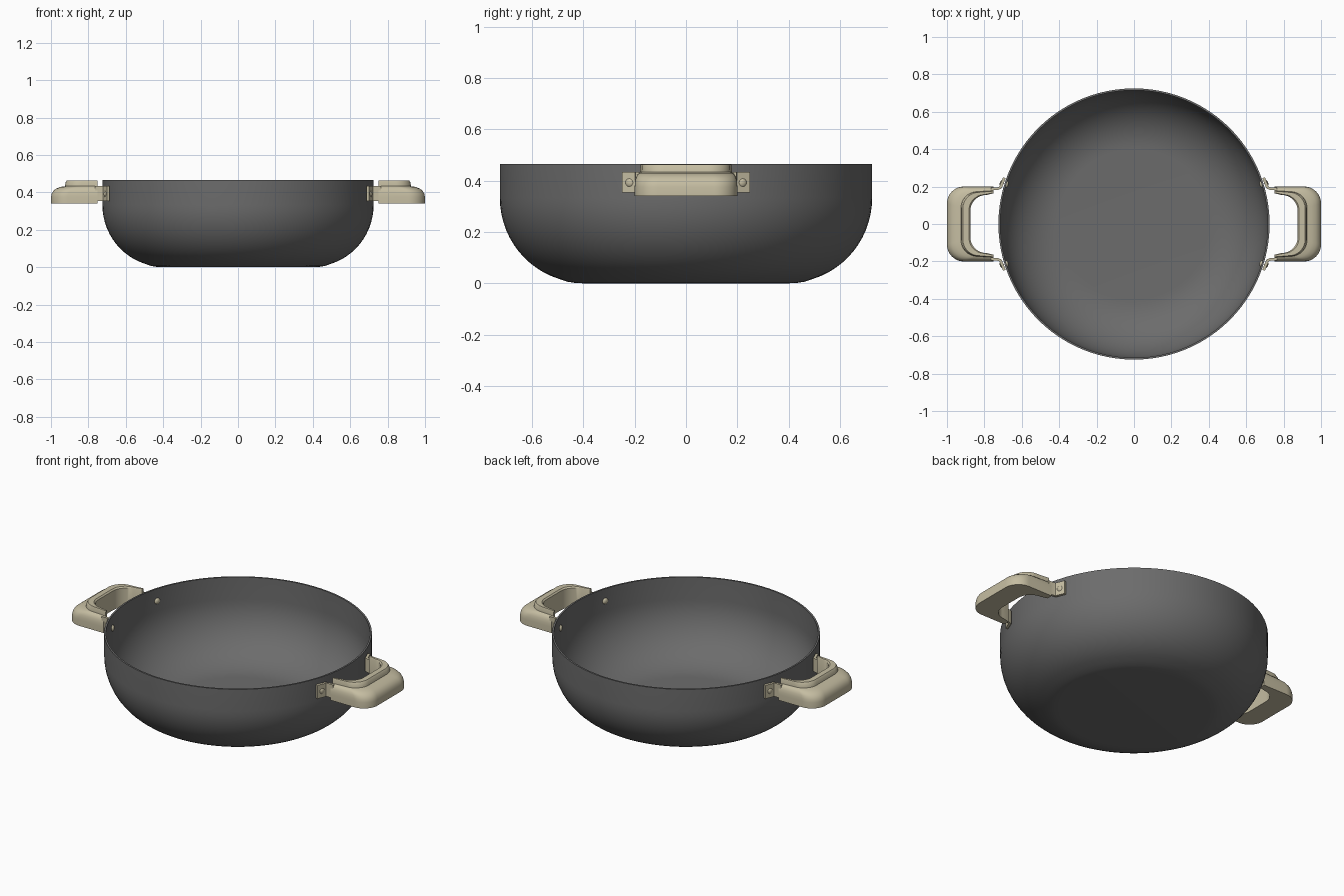
import bpy, bmesh, math
from mathutils import Matrix, Vector

if "Cube" in bpy.data.objects:
    bpy.data.objects.remove(bpy.data.objects["Cube"])


def material(name, rgb):
    m = bpy.data.materials.new(name)
    m.diffuse_color = (*rgb, 1)
    m.use_nodes = True
    m.node_tree.nodes["Principled BSDF"].inputs["Base Color"].default_value = m.diffuse_color
    return m


GREY = material("dark_metal", (0.15, 0.15, 0.15))
TAN = material("tan_metal", (0.56, 0.51, 0.36))


def finish(bm, name, mat, mirror=(), bevel=0):
    bmesh.ops.remove_doubles(bm, verts=bm.verts, dist=1e-5)
    bmesh.ops.recalc_face_normals(bm, faces=bm.faces)
    me = bpy.data.meshes.new(name)
    bm.to_mesh(me)
    bm.free()
    me.materials.append(mat)
    ob = bpy.data.objects.new(name, me)
    bpy.context.collection.objects.link(ob)
    bpy.ops.object.select_all(action='DESELECT')
    ob.select_set(True)
    bpy.context.view_layer.objects.active = ob
    bpy.ops.object.shade_smooth_by_angle(angle=math.radians(35))
    if bevel:
        b = ob.modifiers.new("soft_edges", 'BEVEL')
        b.width, b.segments = bevel, 2
        b.limit_method, b.angle_limit = 'ANGLE', math.radians(40)
    if mirror:
        m = ob.modifiers.new("mirror", 'MIRROR')
        m.use_axis = ['x' in mirror, 'y' in mirror, False]
        m.use_mirror_merge = False
    return ob


def arc(cx, cy, rx, ry, a0, a1, n):
    return [(cx + rx * math.cos(math.radians(a0 + (a1 - a0) * i / n)),
             cy + ry * math.sin(math.radians(a0 + (a1 - a0) * i / n))) for i in range(n + 1)]


# pan body: thin lathed wall with a flat base and a rounded lower corner
outer = [(0, 0.003)] + arc(0.40, 0.333, 0.325, 0.33, -90, 0, 16) + [(0.725, 0.465)]
inner = [(0.715, 0.465)] + arc(0.40, 0.333, 0.315, 0.32, 0, -90, 16) + [(0, 0.013)]
outer = [(r, max(z - 0.003, 0)) if z < 0.01 else (r, z) for r, z in outer]
bm = bmesh.new()
vs = [bm.verts.new((r, 0, z)) for r, z in outer + inner]
es = [bm.edges.new(p) for p in zip(vs, vs[1:])]
bmesh.ops.spin(bm, geom=vs + es, axis=(0, 0, 1), cent=(0, 0, 0),
               angle=math.tau, steps=96, use_duplicate=False)
finish(bm, "pan_body", GREY)

# loop handle: a section swept between an outer and an inner U outline
N = 12


def u_outline(y_end, x_out, y_side, radius):
    half = [(0.75, y_end)] + arc(x_out - radius, y_side - radius, radius, radius, 90, 0, N)
    return half + [(x, -y) for x, y in reversed(half)]


out_u = u_outline(0.20, 1.0, 0.20, 0.09)
in_u = u_outline(0.165, 0.875, 0.155, 0.085)
# fraction from outer to inner outline, height
section = [(0, 0.34), (0, 0.375), (0.03, 0.392), (0.10, 0.408), (0.22, 0.42), (0.40, 0.429),
           (0.60, 0.433), (0.63, 0.455), (0.68, 0.463), (0.94, 0.463), (1, 0.455), (1, 0.34)]
bm = bmesh.new()
rings = []
for (ox, oy), (ix, iy) in zip(out_u, in_u):
    rings.append([bm.verts.new((ox + (ix - ox) * f, oy + (iy - oy) * f, z)) for f, z in section])
k = len(section)
for a, b in zip(rings, rings[1:]):
    for i in range(k):
        bm.faces.new((a[i], a[(i + 1) % k], b[(i + 1) % k], b[i]))
bm.faces.new(rings[0])
bm.faces.new(rings[-1])
finish(bm, "loop_handles", TAN, mirror='x')

# bent brackets: a plate lying on the wall and a tab running into the handle
path = [(0.686, 0.245), (0.708, 0.190), (0.728, 0.182), (0.765, 0.182)]
thick = [(0.014, 0.005), (0.013, 0.008), (0.003, 0.014), (0, 0.014)]
loop = path + [(x + dx, y + dy) for (x, y), (dx, dy) in reversed(list(zip(path, thick)))]
bm = bmesh.new()
face = bm.faces.new([bm.verts.new((x, y, 0.353)) for x, y in loop])
ext = bmesh.ops.extrude_face_region(bm, geom=[face])
bmesh.ops.translate(bm, vec=(0, 0, 0.08),
                    verts=[v for v in ext['geom'] if isinstance(v, bmesh.types.BMVert)])
finish(bm, "handle_brackets", TAN, mirror='xy')

# rivets: domed heads outside and inside the wall
bm = bmesh.new()
ang = math.radians(17.2)
for r in (0.740, 0.714):
    mat = (Matrix.Rotation(ang, 4, 'Z') @ Matrix.Translation((r, 0, 0.392))
           @ Matrix.Diagonal((0.6, 1, 1, 1)))
    bmesh.ops.create_uvsphere(bm, u_segments=20, v_segments=12, radius=0.018, matrix=mat)
finish(bm, "rivets", TAN, mirror='xy')
